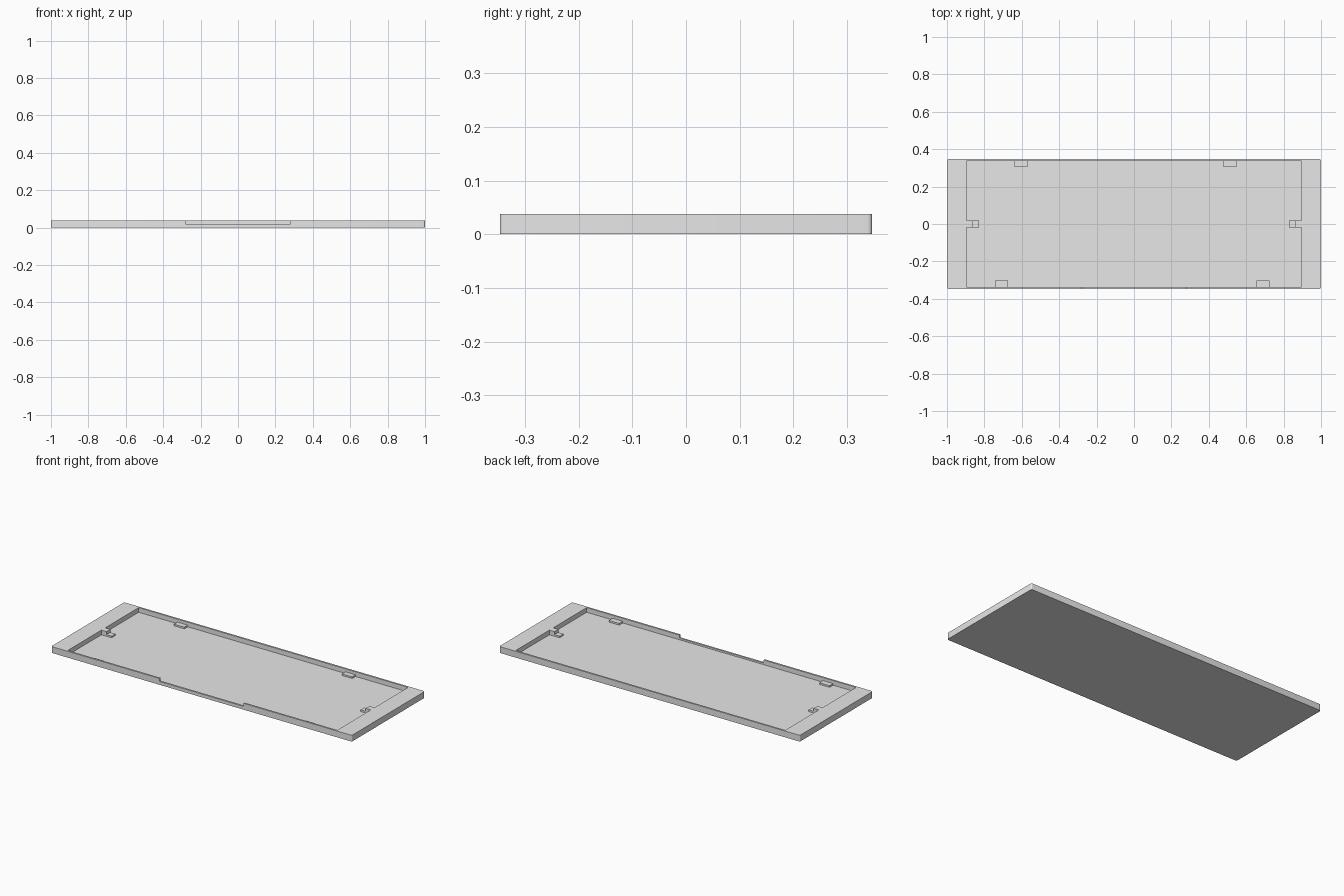
import bpy, bmesh

if "Cube" in bpy.data.objects:
    bpy.data.objects.remove(bpy.data.objects["Cube"])

grey = bpy.data.materials.new("plain grey")
grey.diffuse_color = (0.8, 0.8, 0.8, 1)
grey.use_nodes = True
grey.node_tree.nodes["Principled BSDF"].inputs["Base Color"].default_value = grey.diffuse_color

HEIGHT, FLOOR, TAB_TOP = 0.038, 0.01, 0.02
HALF_X, HALF_Y = 1.0, 0.347
POCKET_X, POCKET_Y = 0.896, 0.336


def box(name, x0, x1, y0, y1, z0, z1, corner=0.0):
    """Axis-aligned block, optionally with rounded vertical corners."""
    bm = bmesh.new()
    bmesh.ops.create_cube(bm, size=1)
    for v in bm.verts:
        v.co.x = x1 if v.co.x > 0 else x0
        v.co.y = y1 if v.co.y > 0 else y0
        v.co.z = z1 if v.co.z > 0 else z0
    if corner:
        upright = [e for e in bm.edges
                   if abs(e.verts[0].co.z - e.verts[1].co.z) > 1e-4]
        bmesh.ops.bevel(bm, geom=upright, offset=corner, segments=5,
                        profile=0.5, affect='EDGES')
    mesh = bpy.data.meshes.new(name)
    bm.to_mesh(mesh)
    bm.free()
    mesh.materials.append(grey)
    obj = bpy.data.objects.new(name, mesh)
    bpy.context.collection.objects.link(obj)
    return obj


def cut(target, cutter):
    cutter.hide_render = True
    cutter.hide_set(True)
    mod = target.modifiers.new(cutter.name, 'BOOLEAN')
    mod.operation = 'DIFFERENCE'
    mod.solver = 'EXACT'
    mod.object = cutter


# Shallow tray with wide ends and thin long walls
tray = box("tray", -HALF_X, HALF_X, -HALF_Y, HALF_Y, 0, HEIGHT, 0.009)
bpy.context.view_layer.objects.active = tray
tray.select_set(True)
bpy.ops.object.shade_smooth_by_angle()

# Recessed pocket and the low opening in the front wall
cut(tray, box("pocket_cutter", -POCKET_X, POCKET_X, -POCKET_Y, POCKET_Y, FLOOR, 0.1))
cut(tray, box("front_notch_cutter", -0.28, 0.28, -0.4, -0.3, TAB_TOP, 0.1))

# Small support tabs along the long walls
for x in (-0.604, 0.513):
    box("back_tab", x - 0.034, x + 0.034, 0.304, POCKET_Y, FLOOR, TAB_TOP)
for x in (-0.709, 0.69):
    box("front_tab", x - 0.034, x + 0.034, -POCKET_Y, -0.302, FLOOR, TAB_TOP)

# Stepped locating tabs at both ends: full-height post and lower ledge
for s in (-1, 1):
    xs = sorted((s * 0.862, s * POCKET_X))
    box("end_post", *xs, -0.018, 0.018, FLOOR, HEIGHT)
    xs = sorted((s * 0.828, s * 0.862))
    box("end_ledge", *xs, -0.018, 0.018, FLOOR, TAB_TOP)
